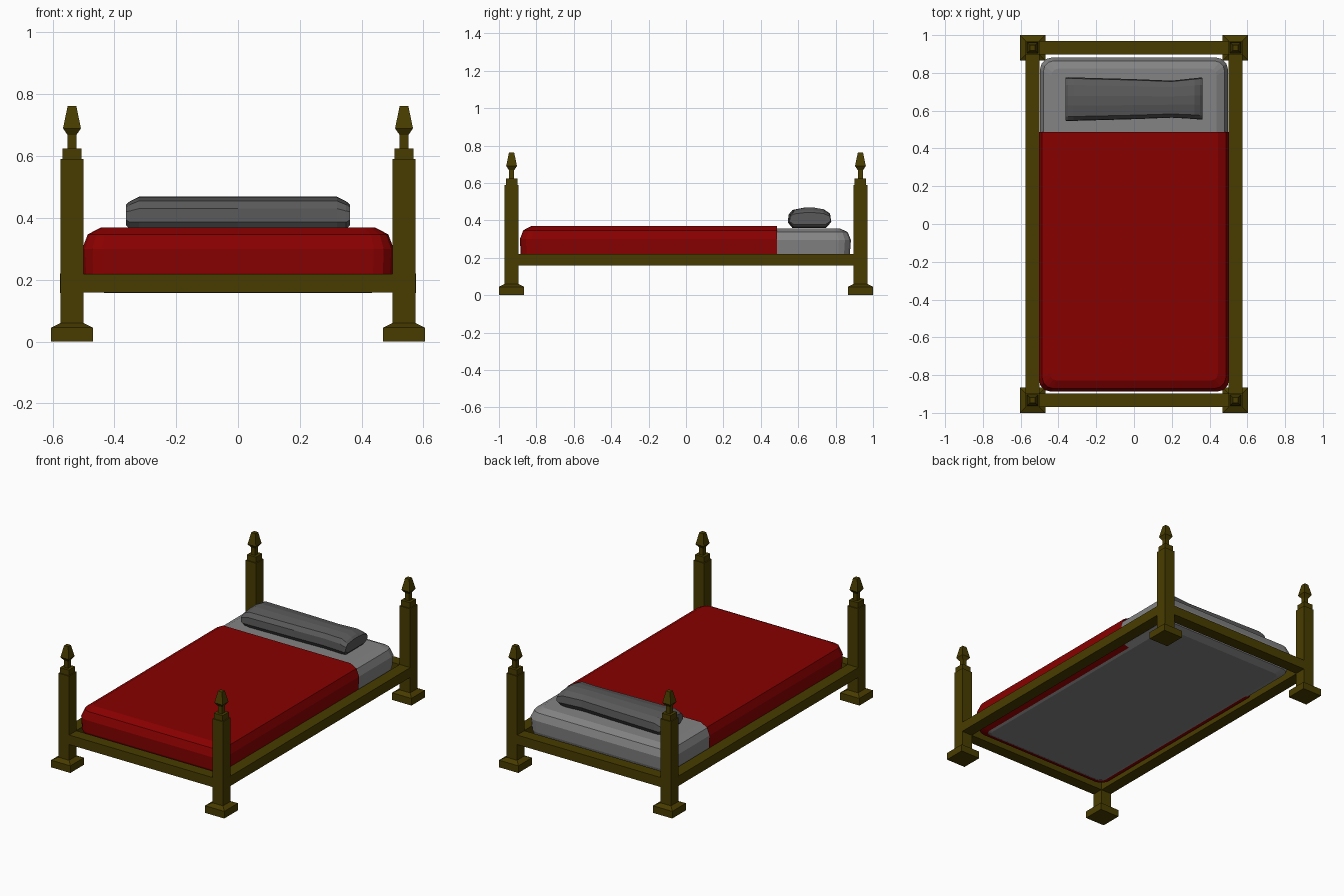
import bpy, bmesh, math

if "Cube" in bpy.data.objects:
    bpy.data.objects.remove(bpy.data.objects["Cube"])


def material(name, rgb):
    m = bpy.data.materials.new(name)
    m.diffuse_color = (*rgb, 1)
    m.use_nodes = True
    m.node_tree.nodes["Principled BSDF"].inputs["Base Color"].default_value = m.diffuse_color
    return m


wood = material("dark_wood", (0.065, 0.045, 0.0))
red = material("red_cloth", (0.25, 0.0, 0.0))
linen = material("pale_grey", (0.23, 0.23, 0.23))
grey = material("dark_grey", (0.1, 0.1, 0.1))


def loft(name, loops, mat, caps=(True, True), cut_y=None, mirror=None):
    """Skin a stack of matching closed loops into one flat-shaded object."""
    bm = bmesh.new()
    rings = [[bm.verts.new(p) for p in loop] for loop in loops]
    n = len(rings[0])
    for a, b in zip(rings, rings[1:]):
        for i in range(n):
            j = (i + 1) % n
            bm.faces.new((a[i], a[j], b[j], b[i]))
    if caps[0]:
        bm.faces.new(rings[0][::-1])
    if caps[1]:
        bm.faces.new(rings[-1])
    if cut_y is not None:
        bmesh.ops.bisect_plane(bm, geom=bm.verts[:] + bm.edges[:] + bm.faces[:],
                               plane_co=(0, cut_y, 0), plane_no=(0, 1, 0), clear_outer=True)
    bmesh.ops.recalc_face_normals(bm, faces=bm.faces[:])
    me = bpy.data.meshes.new(name)
    bm.to_mesh(me)
    bm.free()
    me.materials.append(mat)
    ob = bpy.data.objects.new(name, me)
    bpy.context.collection.objects.link(ob)
    if mirror:
        mod = ob.modifiers.new("mirror", 'MIRROR')
        mod.use_axis = mirror
    return ob


def rect(cx, cy, hx, hy, z):
    return [(cx + sx * hx, cy + sy * hy, z) for sx, sy in ((-1, -1), (1, -1), (1, 1), (-1, 1))]


def rounded(hx, hy, r, z, steps=3):
    loop = []
    for q, (sx, sy) in enumerate(((1, 1), (-1, 1), (-1, -1), (1, -1))):
        for k in range(steps + 1):
            a = math.pi / 2 * (q + k / steps)
            loop.append((sx * (hx - r) + r * math.cos(a), sy * (hy - r) + r * math.sin(a), z))
    return loop


# Four corner posts with stepped feet and finials: (half width, height)
PX, PY = 0.537, 0.9325
post = [(0.0675, 0), (0.0675, 0.045), (0.037, 0.06), (0.037, 0.59), (0.031, 0.59),
        (0.031, 0.625), (0.014, 0.625), (0.014, 0.668), (0.029, 0.69), (0.014, 0.762)]
loft("corner_posts", [rect(PX, PY, w, w, z) for w, z in post], wood, mirror=(True, True, False))

# Rails
loft("side_rails", [rect(PX + 0.001, 0, 0.037, 0.9, z) for z in (0.158, 0.22)], wood,
     mirror=(True, False, False))
loft("end_rails", [rect(0, PY, 0.505, 0.036, z) for z in (0.159, 0.219)], wood,
     mirror=(False, True, False))

# Mattress rounded top and bottom: (height, inset)
bulge = [(0.158, 0.065), (0.178, 0.02), (0.22, 0.006), (0.295, 0), (0.338, 0.018), (0.357, 0.06)]
loft("mattress", [rounded(0.498 - d, 0.882 - d, 0.065 - d / 2, z) for z, d in bulge], linen)

# Blanket shell draped over the mattress and tucked under its edge
drape = [(0.164, 0.055), (0.176, 0.018), (0.22, 0.004), (0.3, 0), (0.347, 0.018), (0.369, 0.06)]
loft("blanket", [rounded(0.504 - d, 0.888 - d, 0.065 - d / 2, z) for z, d in drape], red,
     caps=(False, True), cut_y=0.487)

# Pillow: one soft cross-section (y, z offsets as fractions) lofted along x
section = [(-0.8, -1), (-1, -0.5), (-0.98, 0.3), (-0.8, 0.75), (-0.3, 0.97), (0.15, 1),
           (0.65, 0.82), (0.95, 0.4), (1, -0.4), (0.75, -1)]
# stations: x, y centre, y half, z centre, z half
stations = [(-0.363, 0.661, 0.114, 0.41, 0.032),
            (-0.35, 0.661, 0.116, 0.409, 0.045), (-0.32, 0.661, 0.115, 0.414, 0.055),
            (0.0, 0.661, 0.106, 0.414, 0.055), (0.2, 0.661, 0.098, 0.414, 0.055),
            (0.32, 0.664, 0.108, 0.414, 0.055), (0.35, 0.664, 0.111, 0.409, 0.045),
            (0.363, 0.664, 0.11, 0.41, 0.032)]
loft("pillow", [[(x, cy + hy * u, cz + hz * v) for u, v in section]
                for x, cy, hy, cz, hz in stations], grey)
